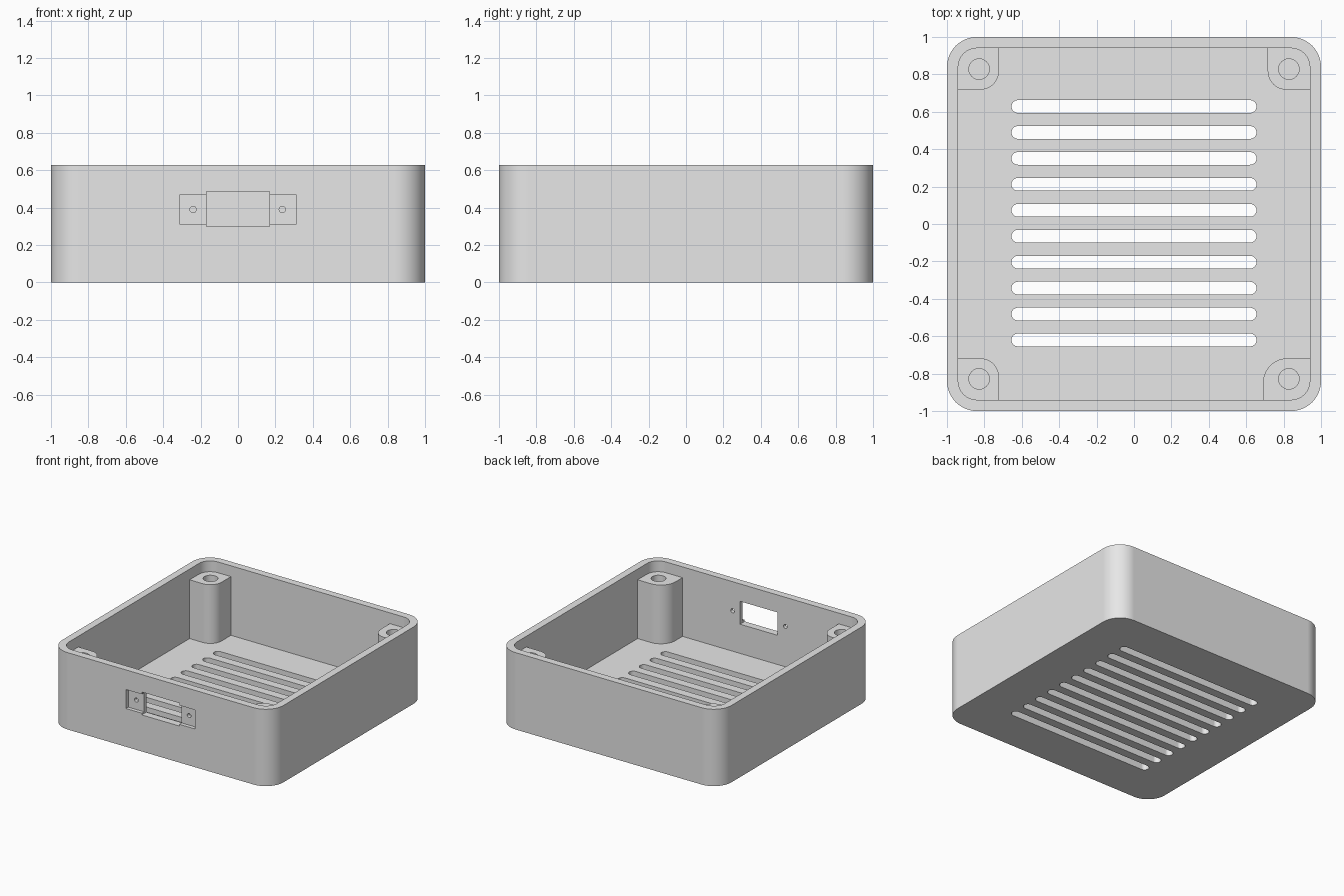
import bpy, bmesh
from math import sin, cos, pi, radians
from mathutils import Matrix

cube = bpy.data.objects.get("Cube")
if cube:
    bpy.data.objects.remove(cube, do_unlink=True)

grey = bpy.data.materials.new("light_grey")
grey.use_nodes = True
grey.diffuse_color = (0.8, 0.8, 0.8, 1)
grey.node_tree.nodes["Principled BSDF"].inputs["Base Color"].default_value = (0.8, 0.8, 0.8, 1)

HEIGHT, WALL, RADIUS = 0.628, 0.06, 0.16
ON_FRONT = Matrix.Rotation(radians(90), 4, 'X')   # profile in x/z, depth towards -y


def rounded(cx, cy, w, h, radii, steps=12):
    """Rectangle outline; radii run counter-clockwise from the +x +y corner."""
    points = []
    for i, (sx, sy) in enumerate([(1, 1), (-1, 1), (-1, -1), (1, -1)]):
        r = radii[i]
        px, py = cx + sx * (w / 2 - r), cy + sy * (h / 2 - r)
        count = steps if r else 0
        for k in range(count + 1):
            a = (i + k / max(count, 1)) * pi / 2
            points.append((px + r * cos(a), py + r * sin(a)))
    # neighbouring arcs may meet in one point
    return [p for i, p in enumerate(points)
            if abs(p[0] - points[i - 1][0]) + abs(p[1] - points[i - 1][1]) > 1e-5]


def circle(cx, cy, r, count=32):
    return [(cx + r * cos(2 * pi * k / count), cy + r * sin(2 * pi * k / count))
            for k in range(count)]


def prisms(name, outlines, low, high, matrix=Matrix()):
    """One object holding an extruded solid for each outline."""
    bm = bmesh.new()
    for outline in outlines:
        face = bm.faces.new([bm.verts.new((x, y, low)) for x, y in outline])
        top = bmesh.ops.extrude_face_region(bm, geom=[face])["geom"]
        verts = [v for v in top if isinstance(v, bmesh.types.BMVert)]
        bmesh.ops.translate(bm, verts=verts, vec=(0, 0, high - low))
    bmesh.ops.transform(bm, matrix=matrix, verts=bm.verts)
    bmesh.ops.recalc_face_normals(bm, faces=bm.faces)
    mesh = bpy.data.meshes.new(name)
    bm.to_mesh(mesh)
    bm.free()
    mesh.materials.append(grey)
    obj = bpy.data.objects.new(name, mesh)
    bpy.context.collection.objects.link(obj)
    return obj


def activate(obj):
    bpy.ops.object.select_all(action='DESELECT')
    obj.select_set(True)
    bpy.context.view_layer.objects.active = obj


def cut(obj, cutter):
    mod = obj.modifiers.new("cut", 'BOOLEAN')
    mod.operation, mod.solver, mod.object = 'DIFFERENCE', 'EXACT', cutter
    activate(obj)
    bpy.ops.object.modifier_apply(modifier=mod.name)
    bpy.data.objects.remove(cutter, do_unlink=True)


def finish(obj):
    activate(obj)
    bpy.ops.object.shade_smooth_by_angle(angle=radians(30))
    obj.modifiers.new("clean_shading", 'WEIGHTED_NORMAL').keep_sharp = True


# Open-topped case with rounded corners
case = prisms("case", [rounded(0, 0, 2, 2, [RADIUS] * 4)], 0, HEIGHT)
inner = 2 - 2 * WALL
cut(case, prisms("cavity", [rounded(0, 0, inner, inner, [RADIUS - WALL] * 4)], WALL, 1))

# Vent slots through the floor
slots = [rounded(0, 0.004 + (i - 4.5) * 0.1387, 1.31, 0.068, [0.034] * 4, 8) for i in range(10)]
cut(case, prisms("vent_slots", slots, -0.1, 0.2))

# Connector recess, window and screw holes in the front wall
SQUARE = [0] * 4
cut(case, prisms("recess", [rounded(0, 0.39, 0.625, 0.155, SQUARE)], 0.97, 1.1, ON_FRONT))
window = rounded(0, 0.392, 0.339, 0.187, SQUARE)
screws = [circle(x, 0.39, 0.017, 20) for x in (-0.24, 0.237)]
cut(case, prisms("window_and_screws", [window] + screws, 0.9, 1.1, ON_FRONT))
finish(case)

# Corner screw posts, rounded on the corner that faces inwards
POST_TOP, OUTER = 0.54, 0.95
posts = [("back_left_post", 1, 1, 0.715, 0.1), ("back_right_post", -1, 1, 0.722, 0.1),
         ("front_right_post", -1, -1, 0.722, 0.1), ("front_left_post", 1, -1, 0.69, 0.13)]
for i, (name, sx, sy, edge_x, r) in enumerate(posts):
    edge_y = 0.718
    radii = [0] * 4
    radii[(i + 2) % 4] = r
    outline = rounded(sx * (edge_x + OUTER) / 2, sy * (edge_y + OUTER) / 2,
                      OUTER - edge_x, OUTER - edge_y, radii)
    post = prisms(name, [outline], WALL / 2, POST_TOP)
    cut(post, prisms("post_hole", [circle(sx * 0.828, sy * 0.828, 0.055)], 0.15, 1))
    finish(post)
